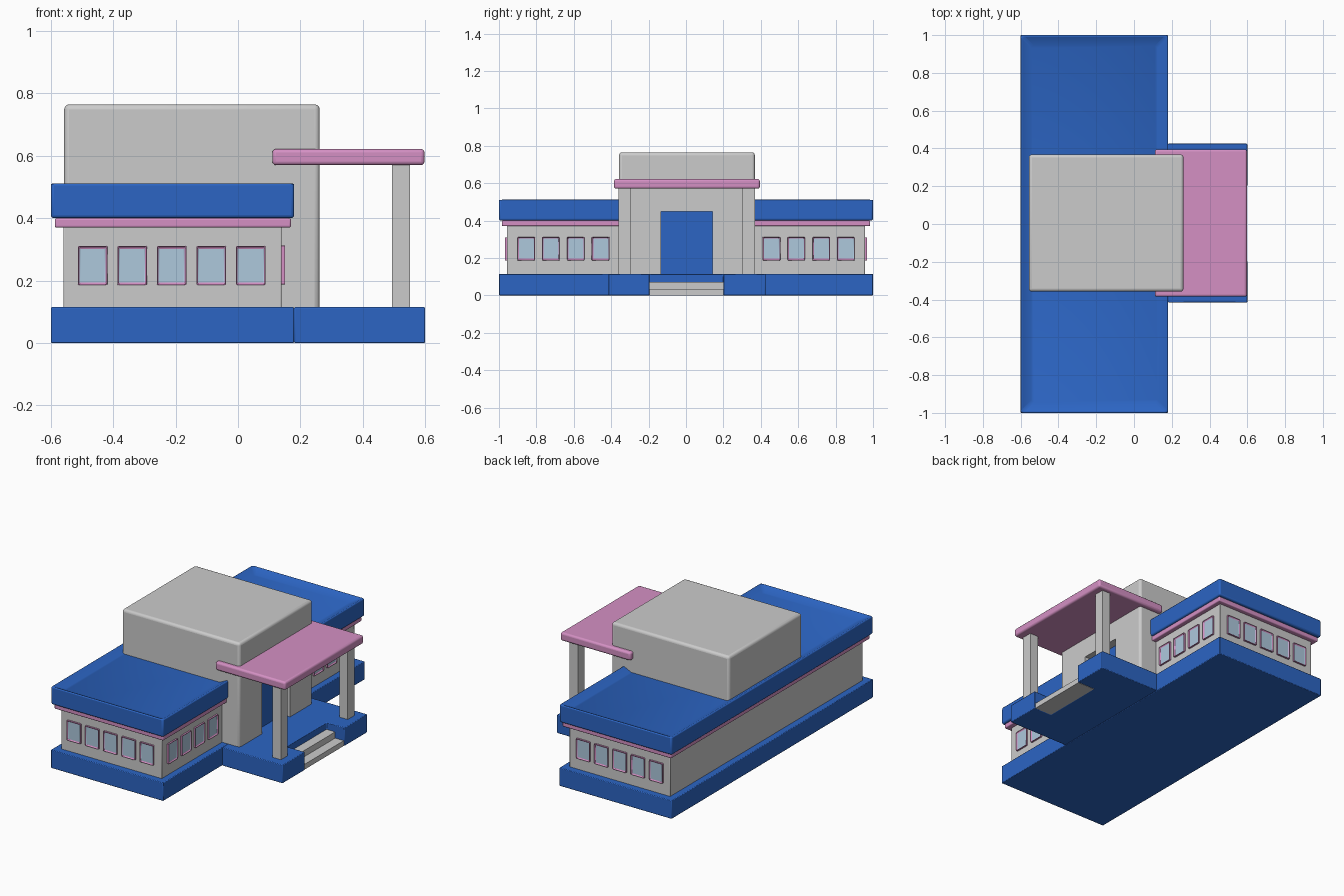
import bpy, bmesh
from mathutils import Matrix, Vector

if "Cube" in bpy.data.objects:
    bpy.data.objects.remove(bpy.data.objects["Cube"])


def material(name, rgb):
    m = bpy.data.materials.new(name)
    m.diffuse_color = (*rgb, 1)
    m.use_nodes = True
    m.node_tree.nodes["Principled BSDF"].inputs["Base Color"].default_value = m.diffuse_color
    return m


BLUE = material("blue", (0.025, 0.13, 0.55))
PINK = material("pink", (0.66, 0.28, 0.55))
GLASS = material("glass", (0.42, 0.58, 0.72))


def finish(name, bm, mats=(), bevel=0.0, segments=3):
    bmesh.ops.recalc_face_normals(bm, faces=bm.faces)
    mesh = bpy.data.meshes.new(name)
    bm.to_mesh(mesh)
    bm.free()
    for m in mats:
        mesh.materials.append(m)
    ob = bpy.data.objects.new(name, mesh)
    bpy.context.collection.objects.link(ob)
    if bevel:
        mod = ob.modifiers.new("bevel", 'BEVEL')
        mod.width, mod.segments = bevel, segments
        bpy.ops.object.select_all(action='DESELECT')
        ob.select_set(True)
        bpy.context.view_layer.objects.active = ob
        bpy.ops.object.shade_smooth_by_angle()
    return ob


def box_bm(x, y, z):
    bm = bmesh.new()
    size = (x[1] - x[0], y[1] - y[0], z[1] - z[0])
    mid = Vector((sum(x), sum(y), sum(z))) / 2
    bmesh.ops.create_cube(bm, size=1, matrix=Matrix.Translation(mid) @ Matrix.Diagonal((*size, 1)))
    bm.normal_update()
    return bm


def box(name, x, y, z, mats=(), bevel=0.0, segments=3):
    return finish(name, box_bm(x, y, z), mats, bevel, segments)


def facing(bm, direction):
    return max(bm.faces, key=lambda f: f.normal.dot(direction))


# Plinth under the wings
box("main_base", (-0.6, 0.18), (-1, 1), (0, 0.115), [BLUE], 0.004, 2)

# Porch floor with a notch for the steps
bm = bmesh.new()
outline = [(0.18, -0.415), (0.6, -0.415), (0.6, -0.195), (0.475, -0.195),
           (0.475, 0.2), (0.6, 0.2), (0.6, 0.425), (0.18, 0.425)]
face = bm.faces.new([bm.verts.new((x, y, 0)) for x, y in outline])
top = bmesh.ops.extrude_face_region(bm, geom=[face])["geom"]
bmesh.ops.translate(bm, vec=(0, 0, 0.115), verts=[v for v in top if isinstance(v, bmesh.types.BMVert)])
finish("porch_base", bm, [BLUE], 0.004, 2)

# Entrance steps
box("lower_step", (0.475, 0.595), (-0.195, 0.2), (0, 0.033))
box("upper_step", (0.475, 0.535), (-0.195, 0.2), (0.033, 0.072))

# Wing walls and pink cornice
box("wing_walls", (-0.56, 0.14), (-0.957, 0.957), (0.11, 0.375), (), 0.004, 2)
box("cornice", (-0.587, 0.17), (-0.985, 0.985), (0.37, 0.4), [PINK], 0.006)

# Flat roof with raised rim
bm = box_bm((-0.6, 0.18), (-1, 1), (0.4, 0.515))
top = facing(bm, Vector((0, 0, 1)))
bmesh.ops.inset_region(bm, faces=[top], thickness=0.08)
bmesh.ops.translate(bm, vec=(0, 0, -0.028), verts=top.verts)
finish("roof", bm, [BLUE], 0.01)

# Central hall with recessed doorway
hall = box("central_hall", (-0.557, 0.262), (-0.358, 0.368), (0.09, 0.765), (), 0.016)
cutter = box("doorway_cutter", (0.2, 0.3), (-0.135, 0.143), (0.115, 0.447))
cutter.hide_render = True
cutter.hide_viewport = True
cut = hall.modifiers.new("doorway", 'BOOLEAN')
cut.operation, cut.object, cut.solver = 'DIFFERENCE', cutter, 'EXACT'
box("door", (0.18, 0.21), (-0.135, 0.143), (0.115, 0.447), [BLUE])

# Porch canopy and columns
box("canopy", (0.11, 0.598), (-0.385, 0.395), (0.57, 0.622), [PINK], 0.012)
for side, y in (("front", -0.327), ("back", 0.335)):
    box(side + "_column", (0.493, 0.551), (y - 0.033, y + 0.033), (0.11, 0.575))


# Windows: framed panel whose outer face is inset to hold the glass
def window(name, centre, normal):
    n = Vector(normal)
    half = Vector((0.047, 0.047, 0.0625))
    half[0 if n.x else 1] = 0.0125
    bm = box_bm(*[(c - h, c + h) for c, h in zip(centre, half)])
    pane = facing(bm, n)
    bmesh.ops.inset_region(bm, faces=[pane], thickness=0.009)
    bmesh.ops.translate(bm, vec=n * -0.008, verts=pane.verts)
    pane.material_index = 1
    finish(name, bm, [PINK, GLASS], 0.002, 1)


for side, s in (("front", -1), ("back", 1)):
    for i in range(5):
        window(f"{side}_end_window_{i + 1}", (-0.466 + 0.1267 * i, s * 0.957, 0.248), (0, s, 0))
    for i in range(4):
        window(f"{side}_wing_window_{i + 1}", (0.14, s * (0.457 + 0.1327 * i), 0.25), (1, 0, 0))
